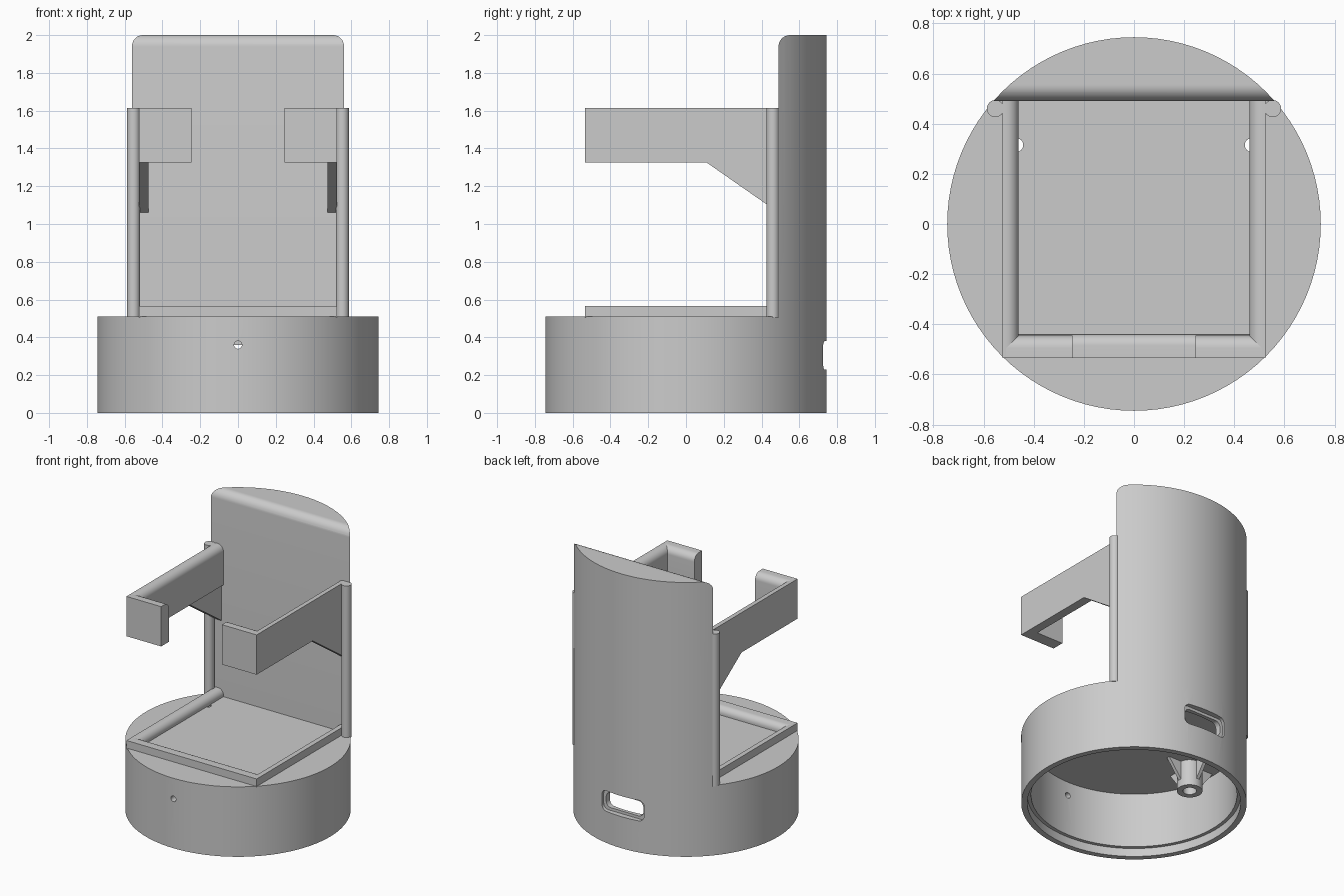
import bpy, bmesh
from math import sin, cos, pi, radians
from mathutils import Vector, Matrix

if "Cube" in bpy.data.objects:
    bpy.data.objects.remove(bpy.data.objects["Cube"], do_unlink=True)

grey = bpy.data.materials.new("plain grey")
grey.use_nodes = True
grey.diffuse_color = (0.6, 0.6, 0.6, 1)
grey.node_tree.nodes["Principled BSDF"].inputs["Base Color"].default_value = (0.6, 0.6, 0.6, 1)

RADIUS = 0.745
BASE_TOP = 0.51
ARM_TOP, ARM_LOW = 1.615, 1.325
INNER, OUTER, FRONT, BACK = 0.46, 0.525, -0.535, 0.49


def finish(name, bm):
    bmesh.ops.recalc_face_normals(bm, faces=bm.faces)
    mesh = bpy.data.meshes.new(name)
    bm.to_mesh(mesh)
    bm.free()
    mesh.materials.append(grey)
    obj = bpy.data.objects.new(name, mesh)
    bpy.context.collection.objects.link(obj)
    return obj


def select(obj):
    bpy.ops.object.select_all(action='DESELECT')
    obj.select_set(True)
    bpy.context.view_layer.objects.active = obj


def smooth(obj):
    select(obj)
    bpy.ops.object.shade_smooth_by_angle(angle=radians(30))
    return obj


def prism(name, points, depth):
    """Extrude a closed outline of 3D points along a depth vector."""
    bm = bmesh.new()
    face = bm.faces.new([bm.verts.new(p) for p in points])
    top = bmesh.ops.extrude_face_region(bm, geom=[face])["geom"]
    bmesh.ops.translate(bm, vec=depth, verts=[v for v in top if isinstance(v, bmesh.types.BMVert)])
    return finish(name, bm)


def box(name, low, high, round_edge=None, radius=0.05):
    """Box with an optional rounded edge chosen by a test on its midpoint."""
    low, high = Vector(low), Vector(high)
    bm = bmesh.new()
    bmesh.ops.create_cube(bm, size=1)
    for v in bm.verts:
        v.co = Vector([a + (c + 0.5) * (b - a) for a, b, c in zip(low, high, v.co)])
    if round_edge:
        edges = [e for e in bm.edges if round_edge((e.verts[0].co + e.verts[1].co) / 2)]
        bmesh.ops.bevel(bm, geom=edges, offset=radius, segments=8, profile=0.5, affect='EDGES')
    return finish(name, bm)


def cylinder(name, x, y, low, high, radius, segments=32):
    ring = [(x + radius * cos(2 * pi * i / segments), y + radius * sin(2 * pi * i / segments), low)
            for i in range(segments)]
    return prism(name, ring, (0, 0, high - low))


def boolean(obj, cutter, operation='DIFFERENCE'):
    mod = obj.modifiers.new("cut", 'BOOLEAN')
    mod.operation, mod.solver, mod.object = operation, 'EXACT', cutter
    select(obj)
    bpy.ops.object.modifier_apply(modifier=mod.name)
    bpy.data.objects.remove(cutter, do_unlink=True)


def slot_cutter(half, low, high, front, back):
    """Rounded slot running along y."""
    return box("slot_cutter", (-half, front, low), (half, back, high),
               lambda m: abs(abs(m.x) - half) < 1e-4 and min(abs(m.z - low), abs(m.z - high)) < 1e-4, 0.04)


# Hollow base turned from a wall-and-floor profile, with a stepped rim
profile = [(0, BASE_TOP), (RADIUS, BASE_TOP), (RADIUS, 0), (0.705, 0),
           (0.705, 0.06), (0.68, 0.06), (0.68, 0.46), (0, 0.46)]
bm = bmesh.new()
verts = [bm.verts.new((r, 0, z)) for r, z in profile]
edges = [bm.edges.new(pair) for pair in zip(verts, verts[1:])]
bmesh.ops.spin(bm, geom=verts + edges, cent=(0, 0, 0), axis=(0, 0, 1), angle=2 * pi, steps=96)
bmesh.ops.remove_doubles(bm, verts=bm.verts, dist=1e-4)
base = finish("hollow_base", bm)

# Rear slot with a recess, front pin hole, two holes through the floor
boolean(base, slot_cutter(0.17, 0.23, 0.38, 0.705, 0.9))
boolean(base, slot_cutter(0.15, 0.25, 0.36, 0.5, 0.9))
pin = [(0.021 * cos(pi * i / 8), -0.9, 0.36 + 0.021 * sin(pi * i / 8)) for i in range(16)]
boolean(base, prism("pin_cutter", pin, (0, 0.4, 0)))
for side in (-1, 1):
    boolean(base, cylinder("floor_cutter", side * 0.47, 0.315, 0.4, 0.6, 0.028))
smooth(base)

# Tall back: slice of the same cylinder with a rounded front top edge
tower = cylinder("tall_back", 0, 0, BASE_TOP, 2, RADIUS, 96)
boolean(tower, box("tower_slice", (-1, BACK, 0.3), (1, 1, 2),
                   lambda m: m.y < BACK + 0.01 and m.z > 1.99, 0.06), 'INTERSECT')
smooth(tower)

# Seat rim: front rail rounded on its inner top edge
smooth(box("front_seat_rail", (-OUTER, FRONT, BASE_TOP - 0.005), (OUTER, -0.44, 0.565),
           lambda m: m.y > -0.45 and m.z > 0.56, 0.045))

for side, label in ((1, "left"), (-1, "right")):
    def span(a, b):
        return sorted((side * a, side * b))

    def inner_top(top):
        return lambda m: abs(m.x) < INNER + 0.01 and m.z > top - 0.01

    (x0, x1) = span(INNER, OUTER)
    # Side rail of the seat rim
    smooth(box(label + "_seat_rail", (x0, FRONT, BASE_TOP - 0.005), (x1, BACK, 0.565),
               inner_top(0.565), 0.045))
    # Arm with its inward return and the brace below it
    smooth(box(label + "_arm", (x0, FRONT, ARM_LOW), (x1, BACK, ARM_TOP), inner_top(ARM_TOP)))
    (r0, r1) = span(0.245, OUTER)
    smooth(box(label + "_arm_return", (r0, FRONT, ARM_LOW), (r1, -0.445, ARM_TOP),
               lambda m: m.y > -0.45 and m.z > ARM_TOP - 0.01))
    brace = [(side * 0.475, y, z) for y, z in
             ((0.11, ARM_LOW), (BACK, ARM_LOW), (BACK, 1.06))]
    prism(label + "_arm_brace", brace, (side * (OUTER - 0.475), 0, 0))
    # Upright post beside the tall back
    smooth(cylinder(label + "_post", side * 0.553, 0.46, BASE_TOP - 0.005, ARM_TOP, 0.034))
    # Screw boss under the floor with four triangular ribs
    boss = cylinder(label + "_screw_boss", side * 0.48, 0, 0.27, 0.465, 0.085)
    boolean(boss, cylinder("boss_cutter", side * 0.48, 0, 0.2, 0.42, 0.045))
    smooth(boss)
    for i in range(4):
        turn = Matrix.Translation((side * 0.48, 0, 0)) @ Matrix.Rotation(i * pi / 2, 4, 'Z')
        rib = prism(label + "_boss_rib", [(0.07, -0.012, 0.465), (0.19, -0.012, 0.465),
                                          (0.08, -0.012, 0.32)], (0, 0.024, 0))
        rib.data.transform(turn)
